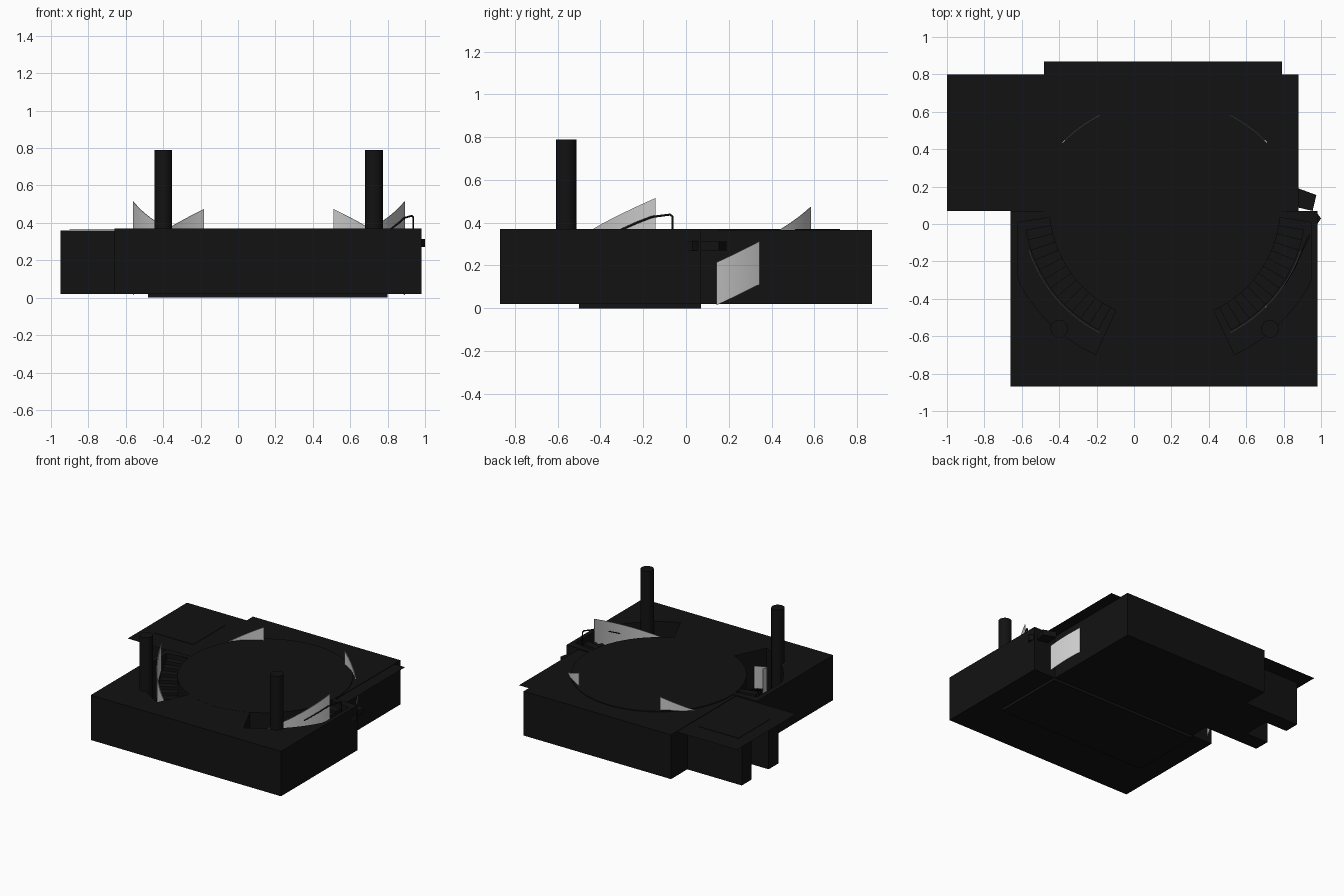
import bpy, bmesh
from math import radians, sin, cos
from mathutils import Vector

if "Cube" in bpy.data.objects:
    bpy.data.objects.remove(bpy.data.objects["Cube"])

CX, CY, R = 0.165, 0.10, 0.765     # centre of the round floor and railing radius
black = bpy.data.materials.new("black")
black.diffuse_color = (0.006, 0.006, 0.006, 1)
black.use_nodes = True
black.node_tree.nodes["Principled BSDF"].inputs["Base Color"].default_value = black.diffuse_color


def make(name, bm, mat=black):
    bmesh.ops.recalc_face_normals(bm, faces=bm.faces[:])
    me = bpy.data.meshes.new(name)
    bm.to_mesh(me)
    bm.free()
    ob = bpy.data.objects.new(name, me)
    bpy.context.collection.objects.link(ob)
    if mat:
        me.materials.append(mat)
    return ob


def prism(name, pts, z0, z1, mat=black):
    """Extrude a flat outline from z0 to z1."""
    bm = bmesh.new()
    f = bm.faces.new([bm.verts.new((x, y, z0)) for x, y in pts])
    if z1 > z0:
        ext = bmesh.ops.extrude_face_region(bm, geom=[f])
        vs = [g for g in ext["geom"] if isinstance(g, bmesh.types.BMVert)]
        bmesh.ops.translate(bm, verts=vs, vec=(0, 0, z1 - z0))
    return make(name, bm, mat)


def rect(x0, x1, y0, y1):
    return [(x0, y0), (x1, y0), (x1, y1), (x0, y1)]


def polar(r, deg, sx, sy, limit=9):
    """Point on an arc mirrored by sx and sy; sy=-1 arcs centre on +CY, sy=1 on -CY."""
    a = radians(deg)
    return CX + sx * min(r * cos(a), limit), sy * (r * sin(a) - CY)


def sector(r0, r1, a0, a1, sx, n, limit=9):
    steps = [a0 + (a1 - a0) * i / n for i in range(n + 1)]
    return ([polar(r0, a, sx, -1) for a in steps] +
            [polar(r1, a, sx, -1, limit) for a in reversed(steps)])


def smooth(ob):
    bpy.ops.object.select_all(action='DESELECT')
    ob.select_set(True)
    bpy.context.view_layer.objects.active = ob
    bpy.ops.object.shade_smooth_by_angle()


# Main masses
front = prism("front_block", rect(-0.66, 0.98, -0.87, 0.07), 0.02, 0.37)
prism("back_block", rect(-0.48, 0.79, 0.07, 0.87), 0.02, 0.365)
prism("base_slab", rect(-0.48, 0.80, -0.50, 0.07), 0.0, 0.02)

# Entrance wing with a recessed doorway
prism("entrance_wing", [(-0.48, 0.22), (-0.48, 0.67), (-0.95, 0.67), (-0.95, 0.55),
                        (-0.76, 0.55), (-0.76, 0.34), (-0.95, 0.34), (-0.95, 0.22)], 0.02, 0.36)

# Thin roof sheet and flush roof panels
prism("roof_sheet", rect(-1.0, 0.88, 0.07, 0.80), 0.361, 0.361)
prism("roof_panel", rect(-0.90, -0.56, 0.25, 0.64), 0.361, 0.364)

# Stairwells cut in the front block
for sx in (-1, 1):
    cutter = prism("stairwell_cutter", sector(0.60, 0.88, 6, 65, sx, 24, 0.785), 0.05, 0.6)
    mod = front.modifiers.new("stairwell", 'BOOLEAN')
    mod.object, mod.operation, mod.solver = cutter, 'DIFFERENCE', 'EXACT'
    bpy.context.view_layer.objects.active = front
    bpy.ops.object.modifier_apply(modifier=mod.name)
    bpy.data.objects.remove(cutter)

# Round floor
smooth(prism("round_floor", [(CX + 0.62 * cos(radians(i * 5)), CY + 0.62 * sin(radians(i * 5)))
                             for i in range(72)], 0.04, 0.371))

# Curved stairs
for sx, side in ((-1, "left"), (1, "right")):
    n = 12
    for i in range(n):
        a = 10 + 52 * i / n
        top = 0.36 - 0.28 * i / n
        prism(f"{side}_stair_step", sector(0.615, 0.755, a, a + 52 / n, sx, 2), 0.04, top)


# Curved sloping railing panels
def railing(name, sx, sy, height):
    bm = bmesh.new()
    n, t = 20, 0.004
    rings = []
    for i in range(n + 1):
        a = 18.5 + (63 - 18.5) * i / n
        z = height(a)
        (xi, yi), (xo, yo) = polar(R - t / 2, a, sx, sy), polar(R + t / 2, a, sx, sy)
        rings.append([bm.verts.new(p) for p in ((xi, yi, z - 0.2), (xo, yo, z - 0.2),
                                                (xo, yo, z), (xi, yi, z))])
    for p, q in zip(rings, rings[1:]):
        for k in range(4):
            bm.faces.new((p[k], p[(k + 1) % 4], q[(k + 1) % 4], q[k]))
    bm.faces.new(rings[0])
    bm.faces.new(rings[-1])
    smooth(make(name, bm, None))


for sx, side in ((-1, "left"), (1, "right")):
    railing(f"front_{side}_railing", sx, -1, lambda a: 0.515 - 0.0056 * (a - 18.5))
    railing(f"back_{side}_railing", sx, 1, lambda a: 0.215 + 0.0058 * (a - 18.5))

# Columns
for x, side in ((-0.40, "left"), (0.727, "right")):
    bm = bmesh.new()
    bmesh.ops.create_cone(bm, cap_ends=True, segments=32, radius1=0.047, radius2=0.047, depth=0.75)
    bmesh.ops.translate(bm, verts=bm.verts[:], vec=(x, -0.56, 0.415))
    smooth(make(f"{side}_column", bm))

# Handrail
curve = bpy.data.curves.new("handrail", 'CURVE')
curve.dimensions, curve.bevel_depth, curve.bevel_resolution = '3D', 0.005, 2
path = [(0.80, -0.33, 0.355), (0.86, -0.23, 0.40), (0.89, -0.16, 0.427), (0.93, -0.075, 0.438),
        (0.937, -0.064, 0.43), (0.937, -0.064, 0.33)]
sp = curve.splines.new('POLY')
sp.points.add(len(path) - 1)
for p, co in zip(sp.points, path):
    p.co = (*co, 1)
curve.materials.append(black)
bpy.context.collection.objects.link(bpy.data.objects.new("handrail", curve))

# Small side ledges, turned to follow the stair
prism("side_ledge", [(0.87, 0.09), (0.955, 0.07), (0.975, 0.155), (0.88, 0.19)], 0.27, 0.312)
prism("side_bracket", [(0.95, 0.02), (0.98, 0.0), (1.0, 0.03), (0.97, 0.07)], 0.27, 0.315)
